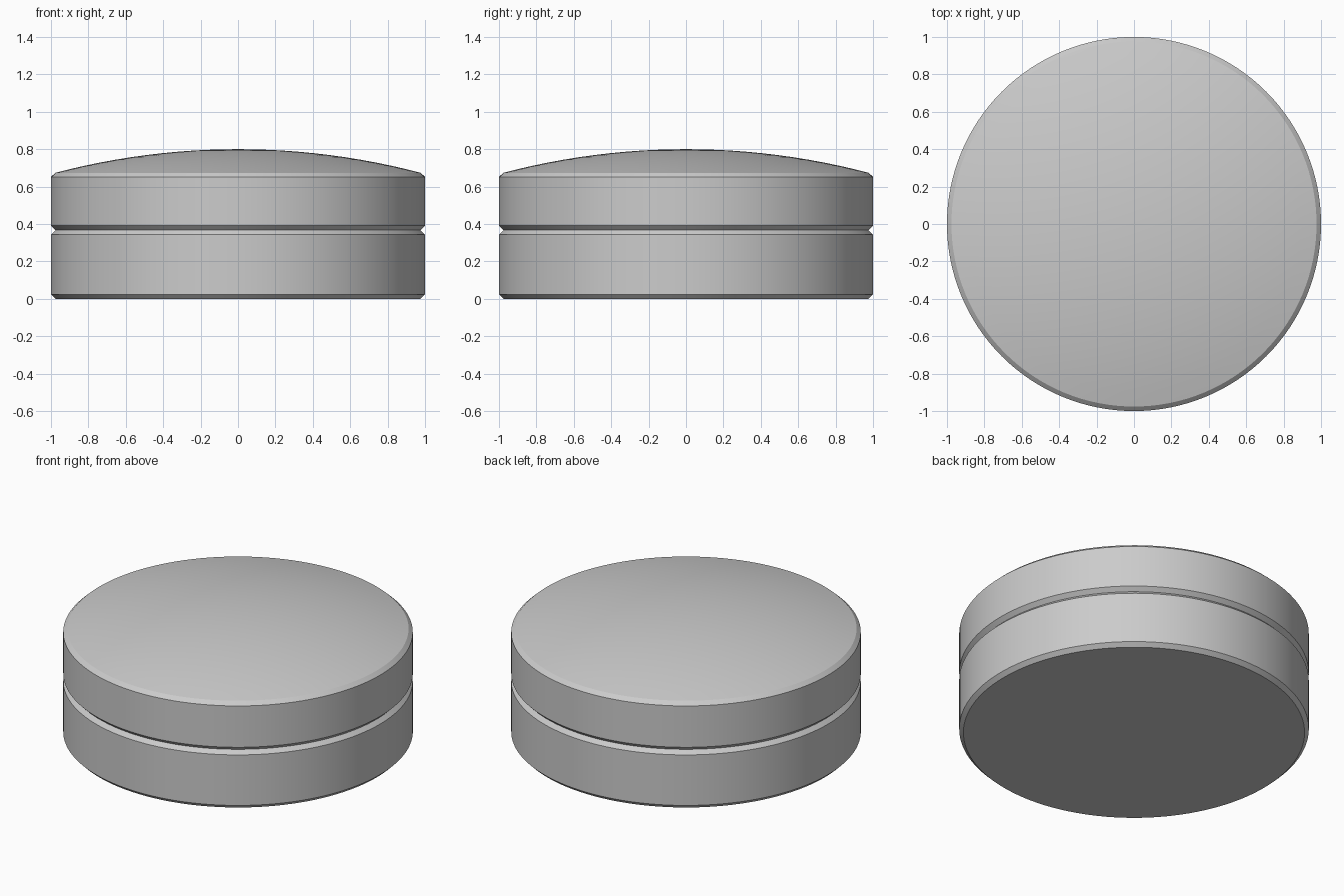
import bpy
import bmesh
import math

cube = bpy.data.objects.get("Cube")
if cube:
    bpy.data.objects.remove(cube, do_unlink=True)

SEGMENTS = 128

# Single light grey material
grey = bpy.data.materials.new("light_grey")
grey.use_nodes = True
colour = (0.6, 0.6, 0.6, 1.0)
grey.diffuse_color = colour
grey.node_tree.nodes["Principled BSDF"].inputs["Base Color"].default_value = colour


def lathe(name, profile):
    """Spin an (r, z) profile around the z axis."""
    bm = bmesh.new()
    verts = [bm.verts.new((r, 0, z)) for r, z in profile]
    edges = [bm.edges.new(pair) for pair in zip(verts, verts[1:])]
    bmesh.ops.spin(bm, geom=verts + edges, cent=(0, 0, 0), axis=(0, 0, 1),
                   angle=math.tau, steps=SEGMENTS, use_merge=True)
    bmesh.ops.remove_doubles(bm, verts=bm.verts, dist=1e-5)
    bmesh.ops.recalc_face_normals(bm, faces=bm.faces)
    mesh = bpy.data.meshes.new(name)
    bm.to_mesh(mesh)
    bm.free()
    mesh.materials.append(grey)
    obj = bpy.data.objects.new(name, mesh)
    bpy.context.collection.objects.link(obj)
    bpy.ops.object.select_all(action="DESELECT")
    obj.select_set(True)
    bpy.context.view_layer.objects.active = obj
    bpy.ops.object.shade_smooth_by_angle(angle=math.radians(25))
    return obj


# Drum: flat base, chamfered rims and a V groove round the middle
rim, inset, rim_z, top_z = 1.0, 0.976, 0.674, 0.8
drum = [(0, 0), (inset, 0), (rim, 0.024),
        (rim, 0.343), (inset, 0.367), (rim, 0.391),
        (rim, 0.652), (inset, rim_z)]

# Domed lid: circular arc from the rim up to the crown
rise = top_z - rim_z
radius = (inset ** 2 + rise ** 2) / (2 * rise)
half_angle = math.asin(inset / radius)
STEPS = 12
dome = []
for i in range(1, STEPS + 1):
    a = half_angle * (1 - i / STEPS)
    dome.append((radius * math.sin(a), top_z - radius * (1 - math.cos(a))))

lathe("domed_drum", drum + dome)
